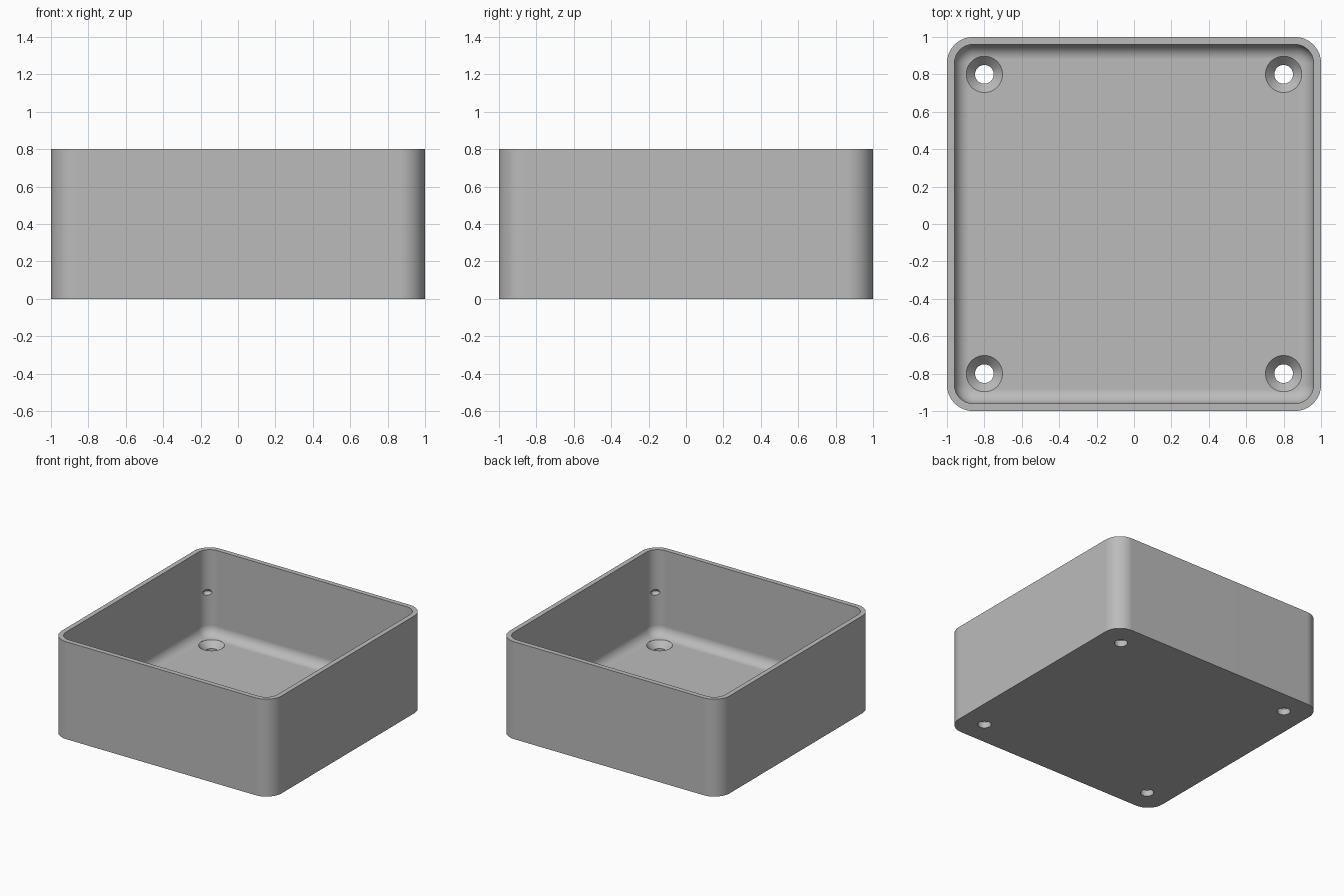
import bpy, bmesh
from math import sin, cos, pi

cube = bpy.data.objects.get("Cube")
if cube:
    bpy.data.objects.remove(cube, do_unlink=True)

HEIGHT, WALL, FLOOR = 0.8, 0.04, 0.1
CORNER, FILLET, STEPS = 0.14, 0.08, 12

grey = bpy.data.materials.new("light grey")
grey.use_nodes = True
colour = (0.5, 0.5, 0.5, 1)
grey.diffuse_color = colour
grey.node_tree.nodes["Principled BSDF"].inputs["Base Color"].default_value = colour


def rounded_square(half, radius, z):
    points = []
    for k, (sx, sy) in enumerate([(1, 1), (-1, 1), (-1, -1), (1, -1)]):
        for i in range(STEPS + 1):
            a = (k + i / STEPS) * pi / 2
            points.append((sx * (half - radius) + radius * cos(a),
                           sy * (half - radius) + radius * sin(a), z))
    return points


def circle(x, y, radius, z, count=48):
    return [(x + radius * cos(2 * pi * i / count),
             y + radius * sin(2 * pi * i / count), z) for i in range(count)]


def loft(name, sections):
    """Closed solid skinned through equal-length rings."""
    bm = bmesh.new()
    rings = [[bm.verts.new(p) for p in s] for s in sections]
    for a, b in zip(rings, rings[1:]):
        for i in range(len(a)):
            j = (i + 1) % len(a)
            bm.faces.new((a[i], a[j], b[j], b[i]))
    bm.faces.new(rings[0][::-1])
    bm.faces.new(rings[-1])
    bmesh.ops.recalc_face_normals(bm, faces=bm.faces)
    mesh = bpy.data.meshes.new(name)
    bm.to_mesh(mesh)
    bm.free()
    obj = bpy.data.objects.new(name, mesh)
    bpy.context.collection.objects.link(obj)
    return obj


# Open tray: outer wall, rim, inner wall, then a fillet down to the floor
sections = [rounded_square(1, CORNER, 0), rounded_square(1, CORNER, HEIGHT),
            rounded_square(1 - WALL, CORNER - WALL, HEIGHT)]
for i in range(STEPS + 1):
    a = i / STEPS * pi / 2
    inset = WALL + FILLET * (1 - cos(a))
    sections.append(rounded_square(1 - inset, CORNER - inset,
                                   FLOOR + FILLET * (1 - sin(a))))
tray = loft("tray", sections)
tray.data.materials.append(grey)

# Countersunk screw holes and small corner dimples
cutters = []
for sx in (-1, 1):
    for sy in (-1, 1):
        x, y = 0.8 * sx, 0.8 * sy
        cutters.append(loft("screw_hole_cutter", [
            circle(x, y, 0.05, -0.1), circle(x, y, 0.05, 0.05),
            circle(x, y, 0.097, FLOOR), circle(x, y, 0.097, FLOOR + 0.04)]))
        dimple = [circle(0.925 * sx, 0.925 * sy, 0.035 * cos(t), 0.45 + 0.025 * sin(t), 24)
                  for t in [(i / 8 - 0.5) * pi * 0.98 for i in range(9)]]
        cutters.append(loft("dimple_cutter", dimple))

bpy.context.view_layer.objects.active = tray
tray.select_set(True)
for cutter in cutters:
    cutter.hide_render = True
    cut = tray.modifiers.new("cut", 'BOOLEAN')
    cut.operation = 'DIFFERENCE'
    cut.solver = 'EXACT'
    cut.object = cutter
    bpy.ops.object.modifier_apply(modifier=cut.name)
    bpy.data.objects.remove(cutter, do_unlink=True)

# Smooth rounded surfaces, crisp rims
bpy.ops.object.shade_smooth_by_angle(angle=pi / 6)
weighted = tray.modifiers.new("weighted_normals", 'WEIGHTED_NORMAL')
weighted.keep_sharp = True
